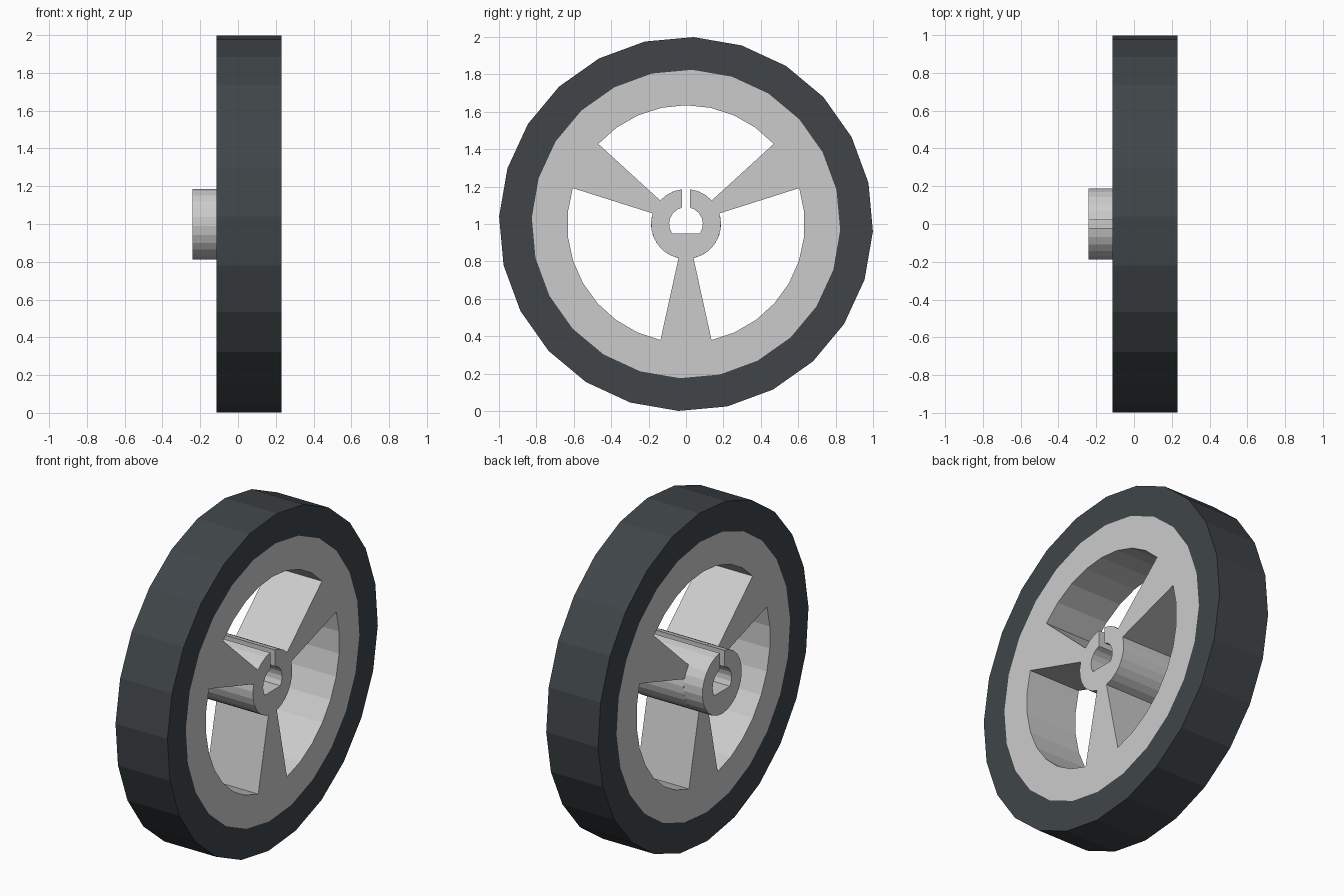
import bpy, bmesh
from math import sin, cos, radians, asin, degrees
from mathutils import Matrix

if "Cube" in bpy.data.objects:
    bpy.data.objects.remove(bpy.data.objects["Cube"])

SIDES = 24
R_TYRE, R_RIM, R_WINDOW, R_HUB, R_BORE = 1.0, 0.825, 0.635, 0.187, 0.09
X_BACK, X_FACE, X_HUB = 0.23, -0.115, -0.24
SPOKE_HALF = 12.4      # half angle of each spoke, degrees
SLOT = 0.022           # half width of the keyway slot
FLAT = -0.05           # height of the flat in the bore


def arc(r, a0, a1, n):
    """Points on an arc, both ends included."""
    return [(r * cos(radians(a0 + (a1 - a0) * i / n)),
             r * sin(radians(a0 + (a1 - a0) * i / n))) for i in range(n + 1)]


def ring(r):
    return arc(r, -2.3, 357.7, SIDES)[:-1]


def plate(name, loops, x0, x1):
    """Fill nested outlines (y, z) and extrude them along x."""
    cu = bpy.data.curves.new(name, 'CURVE')
    cu.dimensions = '2D'
    cu.fill_mode = 'BOTH'
    cu.extrude = (x1 - x0) / 2
    for pts in loops:
        s = cu.splines.new('POLY')
        s.points.add(len(pts) - 1)
        for p, (a, b) in zip(s.points, pts):
            p.co = (a, b, 0, 1)
        s.use_cyclic_u = True
    tmp = bpy.data.objects.new(name + "_outline", cu)
    bpy.context.collection.objects.link(tmp)
    dg = bpy.context.evaluated_depsgraph_get()
    me = bpy.data.meshes.new_from_object(tmp.evaluated_get(dg))
    bpy.data.objects.remove(tmp)
    # local x, y, z become world y, z, x
    place = Matrix(((0, 0, 1, (x0 + x1) / 2), (1, 0, 0, 0),
                    (0, 1, 0, 1), (0, 0, 0, 1)))
    bm = bmesh.new()
    bm.from_mesh(me)
    bm.transform(place)
    bmesh.ops.remove_doubles(bm, verts=bm.verts, dist=1e-5)
    bmesh.ops.recalc_face_normals(bm, faces=bm.faces)
    for f in bm.faces:
        f.smooth = False
    bm.to_mesh(me)
    bm.free()
    me.name = name
    ob = bpy.data.objects.new(name, me)
    bpy.context.collection.objects.link(ob)
    return ob


# D-shaped bore, open at the top for the slot
slot_bore = degrees(asin(SLOT / R_BORE))
slot_hub = degrees(asin(SLOT / R_HUB))
flat_a = degrees(asin(FLAT / R_BORE))
bore = (arc(R_BORE, 90 - slot_bore, flat_a, 6)
        + arc(R_BORE, 180 - flat_a, 90 + slot_bore, 6))

# Windows between the three spokes; the top one runs into slot and bore
a0, a1 = 30 + SPOKE_HALF, 150 - SPOKE_HALF
top_window = (arc(R_WINDOW, a1, a0, 8) + arc(R_HUB, a0, 90 - slot_hub, 3)
              + bore + arc(R_HUB, 90 + slot_hub, a1, 3))
side_windows = [arc(R_WINDOW, a1 + t, a0 + t, 8) + arc(R_HUB, a0 + t, a1 + t, 7)
                for t in (120, 240)]

# Rim with spokes and hub
plate("spoked_rim", [ring(R_RIM), top_window] + side_windows, X_FACE, X_BACK)

# Hub collar sticking out on one side
collar = arc(R_HUB, 90 + slot_hub, 450 - slot_hub, 24) + bore
plate("hub_collar", [collar], X_HUB, X_FACE)

# Tyre
tyre = plate("tyre", [ring(R_TYRE), ring(R_RIM)], X_FACE, X_BACK)
rubber = bpy.data.materials.new("rubber")
rubber.diffuse_color = (0.05, 0.06, 0.066, 1)
rubber.use_nodes = True
rubber.node_tree.nodes["Principled BSDF"].inputs["Base Color"].default_value = rubber.diffuse_color
tyre.data.materials.clear()
tyre.data.materials.append(rubber)
